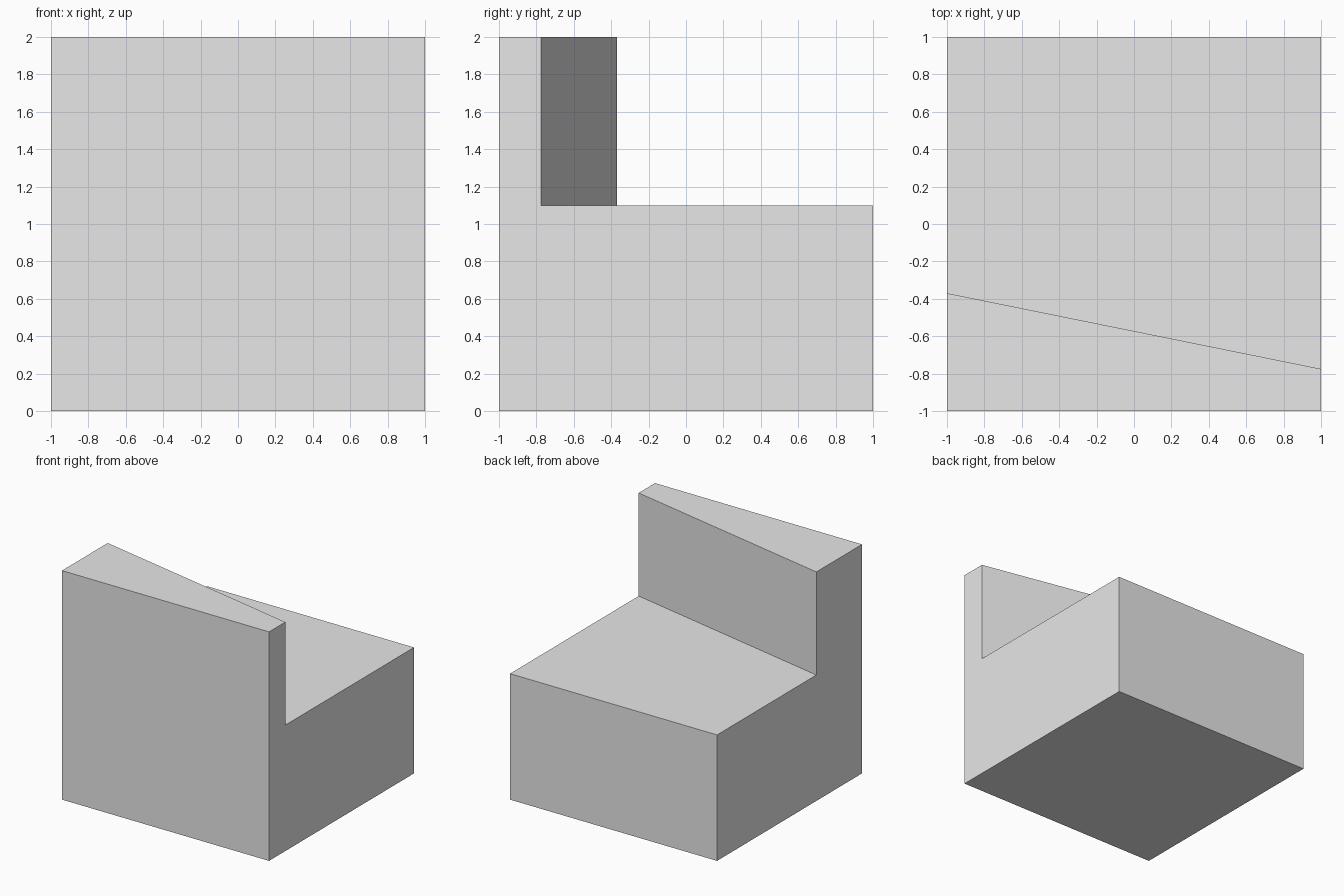
import bpy
import bmesh
from mathutils import Matrix, Vector

cube = bpy.data.objects.get("Cube")
if cube:
    bpy.data.objects.remove(cube, do_unlink=True)

BASE_HEIGHT = 1.1
FULL_HEIGHT = 2.0
WALL_RIGHT = Vector((-1, -0.37, BASE_HEIGHT))
WALL_LEFT = Vector((1, -0.775, BASE_HEIGHT))

# Single flat grey
grey = bpy.data.materials.new("light_grey")
grey.use_nodes = True
colour = (0.8, 0.8, 0.8, 1)
grey.diffuse_color = colour
grey.node_tree.nodes["Principled BSDF"].inputs["Base Color"].default_value = colour

# Square base block
bm = bmesh.new()
place = Matrix.Translation((0, 0, BASE_HEIGHT / 2)) @ Matrix.Diagonal((1, 1, BASE_HEIGHT / 2, 1))
bmesh.ops.create_cube(bm, size=2, matrix=place)

# Slanted cut across the top face
top = max(bm.faces, key=lambda f: f.calc_center_median().z)
along = WALL_LEFT - WALL_RIGHT
bmesh.ops.bisect_plane(bm, geom=[top, *top.edges, *top.verts], dist=1e-5,
                       plane_co=WALL_RIGHT, plane_no=Vector((-along.y, along.x, 0)))

# Raise the front strip into a tapering wall
tops = [f for f in bm.faces if f.calc_center_median().z > BASE_HEIGHT - 0.01]
front = min(tops, key=lambda f: f.calc_center_median().y)
wall = bmesh.ops.extrude_discrete_faces(bm, faces=[front])["faces"][0]
bmesh.ops.translate(bm, verts=wall.verts, vec=(0, 0, FULL_HEIGHT - BASE_HEIGHT))

# Merge coplanar faces into clean flat sides
bmesh.ops.remove_doubles(bm, verts=bm.verts, dist=1e-4)
bmesh.ops.dissolve_limit(bm, angle_limit=0.01, verts=bm.verts, edges=bm.edges)
bmesh.ops.recalc_face_normals(bm, faces=bm.faces)

mesh = bpy.data.meshes.new("stepped_block")
bm.to_mesh(mesh)
bm.free()
mesh.materials.append(grey)
block = bpy.data.objects.new("stepped_block", mesh)
bpy.context.collection.objects.link(block)
